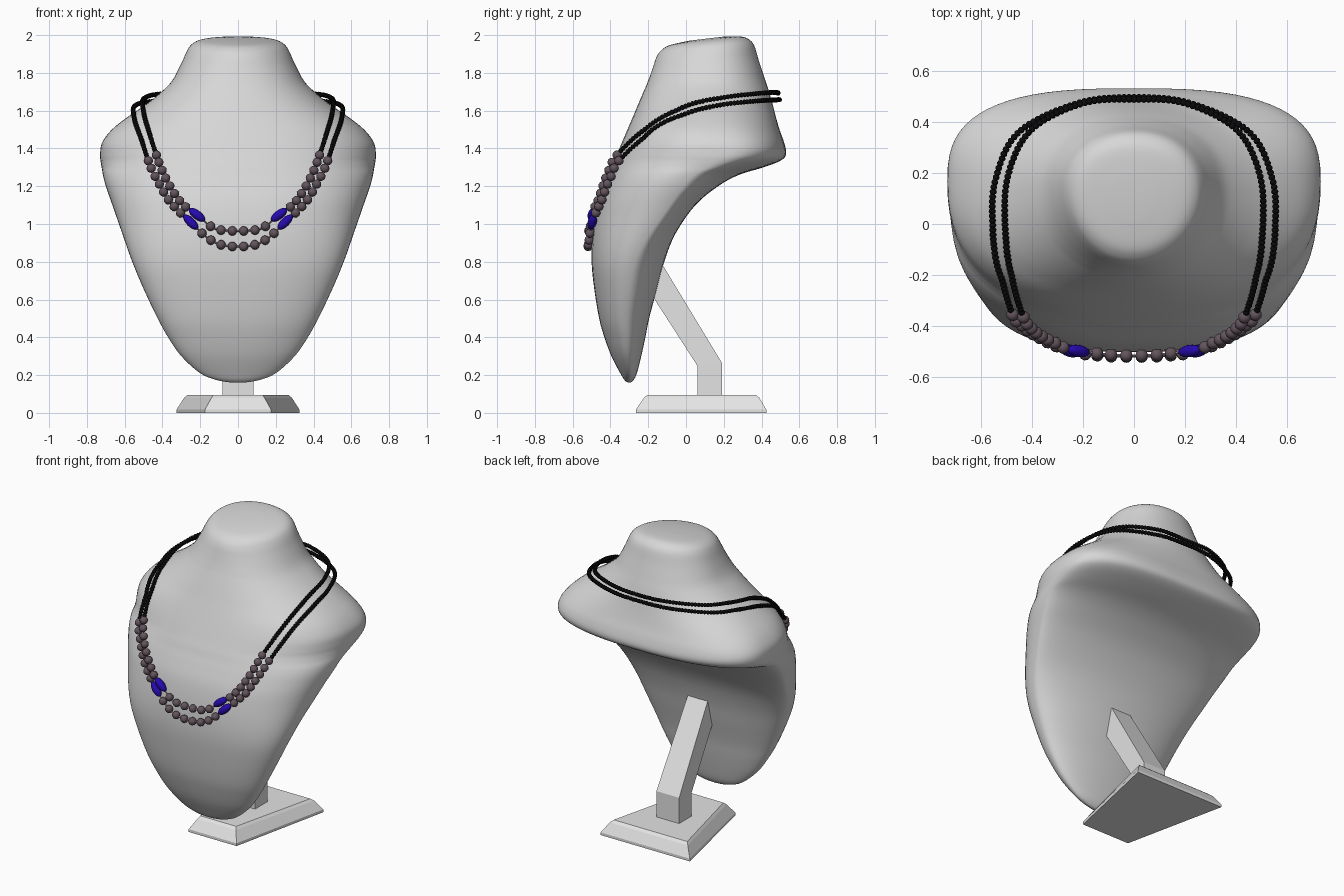
import bpy, bmesh, math
from mathutils import Vector, Matrix
from mathutils.bvhtree import BVHTree

if "Cube" in bpy.data.objects:
    bpy.data.objects.remove(bpy.data.objects["Cube"])


def material(name, rgb):
    m = bpy.data.materials.new(name)
    m.diffuse_color = (*rgb, 1)
    m.use_nodes = True
    m.node_tree.nodes["Principled BSDF"].inputs["Base Color"].default_value = m.diffuse_color
    return m


GREY = material("light grey", (0.68, 0.68, 0.68))
PALE = material("pale grey", (0.77, 0.77, 0.77))
BROWN = material("mauve brown", (0.125, 0.09, 0.11))
BLUE = material("deep blue", (0.02, 0.003, 0.42))
BLACK = material("black", (0.003, 0.003, 0.003))
THREAD = material("pale pink", (0.5, 0.38, 0.4))


def make(name, bm, mat, smooth=None):
    bmesh.ops.recalc_face_normals(bm, faces=bm.faces[:])
    me = bpy.data.meshes.new(name)
    bm.to_mesh(me)
    bm.free()
    me.materials.append(mat)
    ob = bpy.data.objects.new(name, me)
    bpy.context.collection.objects.link(ob)
    if smooth:
        bpy.ops.object.select_all(action='DESELECT')
        ob.select_set(True)
        bpy.context.view_layer.objects.active = ob
        bpy.ops.object.shade_smooth_by_angle(angle=math.radians(smooth))
    return ob


def loft(bm, rings):
    """Skin a list of equal-length point rings and cap both ends."""
    vs = [[bm.verts.new(p) for p in r] for r in rings]
    n = len(vs[0])
    for a, b in zip(vs, vs[1:]):
        for i in range(n):
            bm.faces.new((a[i], a[(i + 1) % n], b[(i + 1) % n], b[i]))
    bm.faces.new(vs[0][::-1])
    bm.faces.new(vs[-1])


def smooth_path(keys, sub):
    """Catmull-Rom through keys; the first and last key are padding."""
    out = []
    for i in range(1, len(keys) - 2):
        for k in range(sub):
            t = k / sub
            out.append([0.5 * (2 * b + (c - a) * t + (2 * a - 5 * b + 4 * c - d) * t * t
                               + (3 * b - a - 3 * c + d) * t ** 3)
                        for a, b, c, d in zip(*keys[i - 1:i + 3])])
    out.append(list(keys[-2]))
    return out


# Bust: horizontal sections as height, half width, front y, back y, squareness
SECTIONS = [
    (0.16, .03, -.306, -.294, 2), (0.173, .11, -.325, -.278, 2), (0.21, .2, -.348, -.26, 2),
    (0.3, .3, -.395, -.237, 2.1), (0.4, .37, -.432, -.215, 2.2), (0.5, .425, -.46, -.195, 2.3),
    (0.65, .497, -.485, -.155, 2.35), (0.8, .56, -.5, -.115, 2.4), (0.95, .613, -.495, -.055, 2.4),
    (1.1, .665, -.47, .05, 2.4), (1.2, .70, -.435, .17, 2.4), (1.26, .715, -.41, .28, 2.4),
    (1.3, .722, -.395, .41, 2.4), (1.335, .728, -.38, .5, 2.4), (1.37, .73, -.365, .53, 2.4),
    (1.43, .72, -.34, .52, 2.35), (1.5, .668, -.31, .495, 2.3), (1.57, .58, -.28, .475, 2.2),
    (1.63, .492, -.255, .46, 2.2), (1.7, .405, -.225, .44, 2.2), (1.76, .348, -.2, .42, 2.2),
    (1.85, .3, -.175, .385, 2.1), (1.92, .268, -.155, .36, 2), (1.955, .238, -.125, .33, 2),
    (1.973, .187, -.08, .285, 2), (1.982, .08, .02, .19, 2)]


def step(z, lo, hi):
    t = min(1, max(0, (z - lo) / (hi - lo)))
    return t * t * (3 - 2 * t)


def section(z, w, f, b, n, count=72):
    # widest line lies nearer the back on the chest
    mid = f + (b - f) * (0.55 + 0.19 * math.exp(-((z - 1.08) / 0.24) ** 2))
    tilt = 0.12 * min(1, max(0, (z - 1.76) / 0.16))      # sloping neck top
    # back is round under the shelf and squarer across the shoulders
    nb = 2.1 + 0.8 * step(z, 1.27, 1.41) - 0.75 * step(z, 1.43, 1.65)
    pts = []
    for i in range(count):
        a = 2 * math.pi * i / count
        c, s = math.cos(a), math.sin(a)
        e = 2 / (n if s < 0 else nb)
        x = w * math.copysign(abs(c) ** e, c)
        y = mid + ((b - mid) if s > 0 else (mid - f)) * math.copysign(abs(s) ** e, s)
        pts.append((x, y, z + tilt * (y - mid)))
    return pts


bm = bmesh.new()
loft(bm, [section(*r) for r in smooth_path([SECTIONS[0]] + SECTIONS + [SECTIONS[-1]], 4)])
bmesh.ops.recalc_face_normals(bm, faces=bm.faces[:])
surface = BVHTree.FromBMesh(bm)
make("bust", bm, GREY, 70)


# Stand plate: trapezoid, narrow at the front, with sloping sides
def plate(z, front, back, y0, y1):
    return [(-front, y0, z), (front, y0, z), (back, y1, z), (-back, y1, z)]


bm = bmesh.new()
loft(bm, [plate(0, .175, .325, -.265, .425), plate(.018, .175, .325, -.265, .425),
          plate(.08, .14, .285, -.222, .388), plate(.095, .13, .268, -.205, .37)])
make("base_plate", bm, PALE)

# Stand arm: upright stub, then a slanted bar into the back of the bust
bm = bmesh.new()
loft(bm, [[(-w, y0, z0), (w, y0, z0), (w, y1, z1), (-w, y1, z1)]
          for w, y0, z0, y1, z1 in [(.083, .06, .09, .19, .09), (.083, .06, .25, .19, .265),
                                    (.072, -.185, .63, -.14, .81)]])
make("stand_arm", bm, PALE)

# Necklace strands: half paths from front centre to back centre
INNER = [(0, -.515, .963), (.105, -.51, .97), (.155, -.505, .995), (.215, -.497, 1.047),
         (.27, -.485, 1.085), (.31, -.465, 1.125), (.36, -.44, 1.2), (.4, -.41, 1.28),
         (.432, -.365, 1.365), (.475, -.22, 1.5), (.505, 0, 1.625), (.49, .2, 1.67),
         (.4, .37, 1.69), (.2, .472, 1.697), (0, .487, 1.692)]
OUTER = [(0, -.518, .88), (.09, -.517, .89), (.145, -.513, .915), (.195, -.508, .955),
         (.255, -.495, 1.015), (.31, -.475, 1.065), (.37, -.445, 1.13), (.41, -.42, 1.2),
         (.445, -.39, 1.265), (.475, -.355, 1.335), (.52, -.2, 1.475), (.553, 0, 1.585),
         (.54, .18, 1.63), (.45, .36, 1.65), (.22, .472, 1.657), (0, .495, 1.658)]
SUB = 12
brown, blue, black, thread = (bmesh.new() for _ in range(4))


def lift(p, gap):
    """Keep a point at least gap outside the bust."""
    hit, normal, _, _ = surface.find_nearest(p)
    d = (p - hit).dot(normal)
    return p + normal * (gap - d) if d < gap else p


def bead(bm, p, direction, radius, length, u=12, v=8):
    for side in (1, -1):
        d = Vector((direction.x * side, direction.y, direction.z))
        m = (Matrix.Translation((p.x * side, p.y, p.z))
             @ d.to_track_quat('Z', 'Y').to_matrix().to_4x4()
             @ Matrix.Diagonal((radius, radius, length, 1)))
        bmesh.ops.create_uvsphere(bm, u_segments=u, v_segments=v, radius=1, matrix=m)


def strand(keys, front_count, front_beads, blue_at):
    flip = lambda k: (-k[0], k[1], k[2])
    pts = [Vector(p) for p in smooth_path([flip(keys[1])] + keys + [flip(keys[-2])], SUB)]
    dist = [0]
    for a, b in zip(pts, pts[1:]):
        dist.append(dist[-1] + (b - a).length)

    def at(s):
        i = next((k for k in range(1, len(dist)) if dist[k] >= s), len(dist) - 1)
        t = (s - dist[i - 1]) / (dist[i] - dist[i - 1])
        return pts[i - 1].lerp(pts[i], min(t, 1)), (pts[i] - pts[i - 1]).normalized()

    end = dist[front_count * SUB]
    # round beads either side of the long blue bead
    n = round((end - blue_at - .075) / .051)
    spots = [.03 + .06 * k for k in range(front_beads)]
    spots += [blue_at + .075 + (end - blue_at - .075) * k / n for k in range(n + 1)]
    for s in spots:
        p, d = at(s)
        bead(brown, lift(p, .014), d, .025, .024)
    p, d = at(blue_at)
    bead(blue, lift(p, .014), d, .024, .052, 14, 10)
    # fine black beads round the neck
    n = round((dist[-1] - end - .03) / .0195)
    for k in range(n + 1):
        p, d = at(end + .03 + (dist[-1] - end - .03) * k / n)
        bead(black, lift(p, .008), d, .0135, .0125, 8, 6)
    # thread seen between the front beads
    n = 40
    line = [lift(at(end * k / n)[0], .012) for k in range(n + 1)]
    for side in (1, -1):
        loft(thread, [[(p.x * side, p.y + .005 * math.cos(a), p.z + .005 * math.sin(a))
                       for a in (0, 1.57, 3.14, 4.71)] for p in line])


strand(INNER, 8, 3, .245)
strand(OUTER, 9, 4, .295)
make("round_beads", brown, BROWN, 60)
make("long_beads", blue, BLUE, 60)
make("neck_beads", black, BLACK, 60)
make("bead_thread", thread, THREAD)
